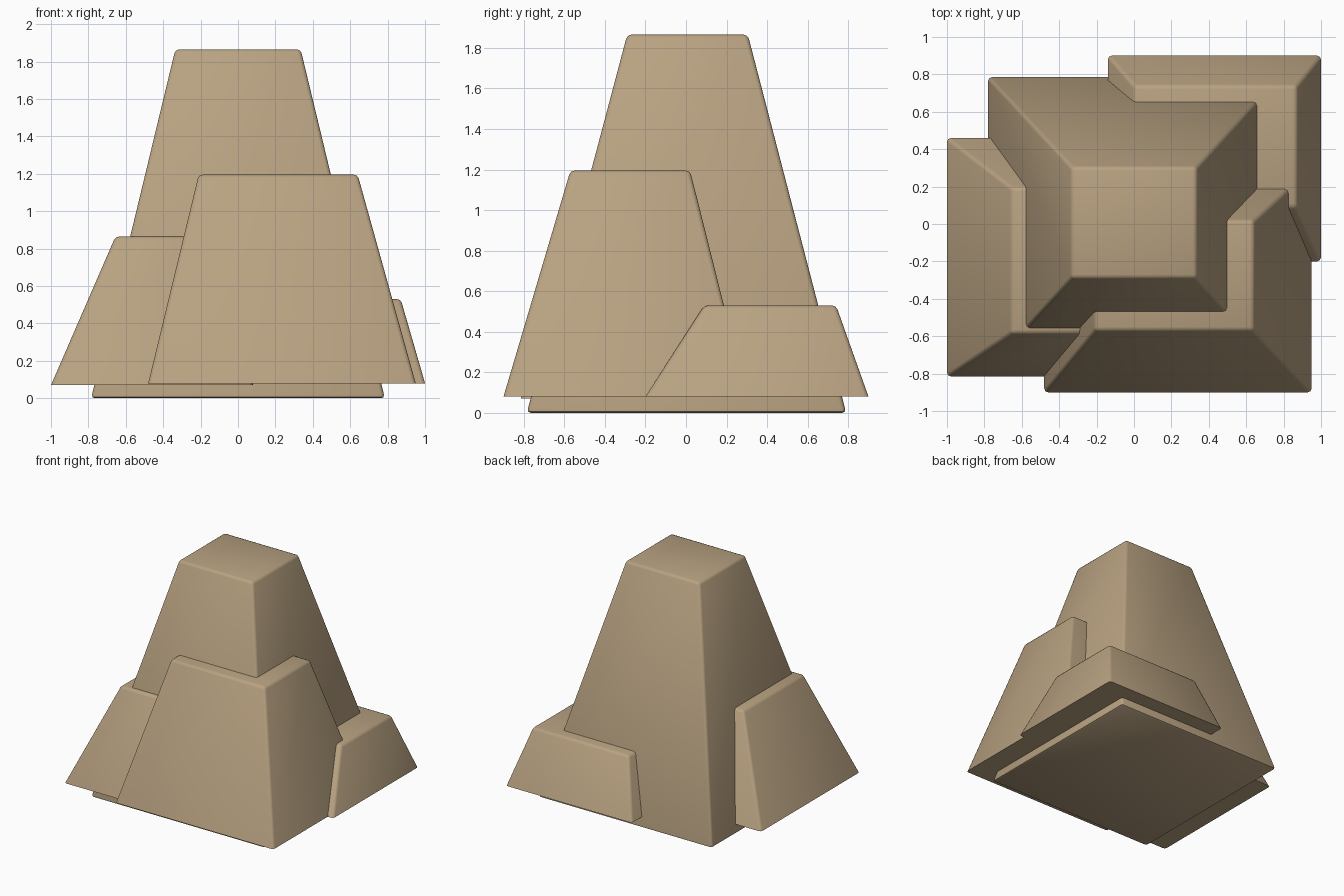
import bpy, bmesh, math

if "Cube" in bpy.data.objects:
    bpy.data.objects.remove(bpy.data.objects["Cube"])


def tapered_block(name, base, top, z0, z1, bevel_bottom=False):
    """Tapered box; base and top are (x0, x1, y0, y1)."""
    bm = bmesh.new()
    rings = []
    for (x0, x1, y0, y1), z in ((base, z0), (top, z1)):
        corners = ((x0, y0), (x1, y0), (x1, y1), (x0, y1))
        rings.append([bm.verts.new((x, y, z)) for x, y in corners])
    low, high = rings
    bm.faces.new(low[::-1])
    bm.faces.new(high)
    for i in range(4):
        j = (i + 1) % 4
        bm.faces.new((low[i], low[j], high[j], high[i]))

    # Soften the edges, leaving the thin lower rim crisp where wanted
    edges = [e for e in bm.edges
             if bevel_bottom or any(v in high for v in e.verts)]
    bmesh.ops.bevel(bm, geom=edges, offset=0.02, offset_type='OFFSET',
                    segments=2, profile=0.5, affect='EDGES',
                    clamp_overlap=True)
    bmesh.ops.recalc_face_normals(bm, faces=bm.faces[:])
    mesh = bpy.data.meshes.new(name)
    bm.to_mesh(mesh)
    bm.free()
    obj = bpy.data.objects.new(name, mesh)
    bpy.context.collection.objects.link(obj)
    obj.data.materials.append(stone)
    bpy.ops.object.select_all(action='DESELECT')
    obj.select_set(True)
    bpy.context.view_layer.objects.active = obj
    bpy.ops.object.shade_smooth_by_angle(angle=math.radians(50))
    return obj


stone = bpy.data.materials.new("tan_stone")
stone.diffuse_color = (0.48, 0.36, 0.22, 1)
stone.use_nodes = True
stone.node_tree.nodes["Principled BSDF"].inputs["Base Color"].default_value = stone.diffuse_color

# Tall central rock
tapered_block("main_rock", (-0.785, 0.785, -0.785, 0.79),
              (-0.335, 0.335, -0.29, 0.305), 0.0, 1.865, True)
# Medium rock at the front right
tapered_block("front_rock", (-0.48, 0.95, -0.90, 0.30),
              (-0.21, 0.64, -0.57, 0.02), 0.08, 1.195)
# Low wide rock on the left
tapered_block("left_rock", (-1.0, 0.08, -0.815, 0.46),
              (-0.655, -0.27, -0.585, 0.195), 0.07, 0.865)
# Smallest rock at the back right
tapered_block("back_rock", (-0.14, 1.0, -0.20, 0.90),
              (0.0, 0.87, 0.09, 0.74), 0.08, 0.53)
